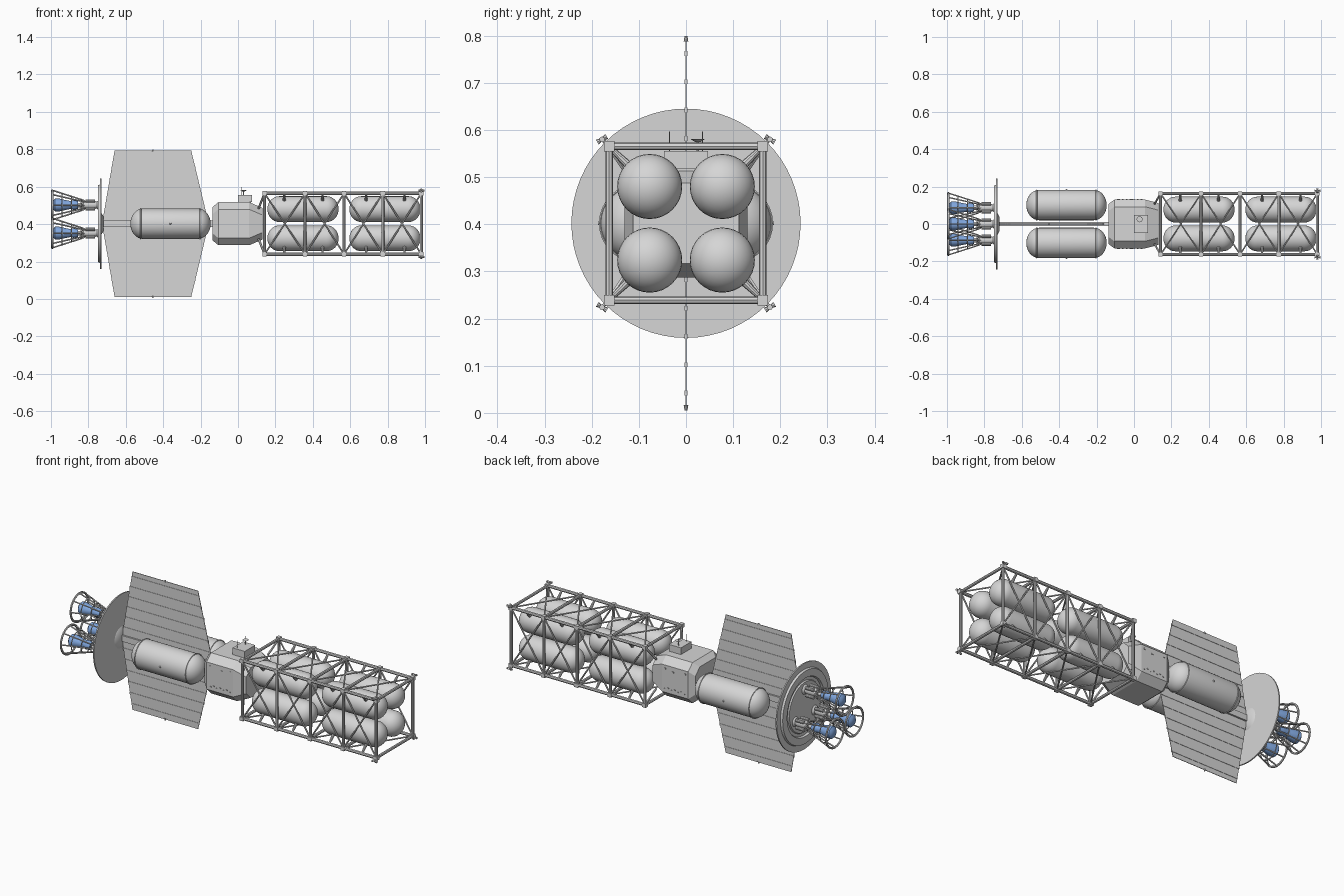
import bpy, bmesh, math
from mathutils import Vector, Matrix

if "Cube" in bpy.data.objects:
    bpy.data.objects.remove(bpy.data.objects["Cube"])

ZC = 0.402  # height of the long axis


def material(name, color):
    m = bpy.data.materials.new(name)
    m.use_nodes = True
    m.diffuse_color = (*color, 1)
    m.node_tree.nodes["Principled BSDF"].inputs["Base Color"].default_value = (*color, 1)
    return m


GREY = material("light grey", (0.67, 0.67, 0.67))
BLUE = material("nozzle blue", (0.22, 0.39, 0.74))


def finish(name, bm, mat, smooth=True):
    bmesh.ops.recalc_face_normals(bm, faces=bm.faces)
    me = bpy.data.meshes.new(name)
    bm.to_mesh(me)
    bm.free()
    me.materials.append(mat)
    ob = bpy.data.objects.new(name, me)
    bpy.context.collection.objects.link(ob)
    if smooth:
        bpy.ops.object.select_all(action="DESELECT")
        ob.select_set(True)
        bpy.context.view_layer.objects.active = ob
        bpy.ops.object.shade_smooth_by_angle(angle=math.radians(35))


def rod(bm, a, b, r, sides=8, r2=None):
    a, b = Vector(a), Vector(b)
    d = b - a
    m = Matrix.Translation((a + b) / 2) @ d.to_track_quat("Z", "Y").to_matrix().to_4x4()
    bmesh.ops.create_cone(bm, cap_ends=True, segments=sides, radius1=r,
                          radius2=r if r2 is None else r2, depth=d.length, matrix=m)


def box(bm, c, s):
    bmesh.ops.create_cube(bm, size=1, matrix=Matrix.Translation(c) @ Matrix.Diagonal((*s, 1)))


def lathe(bm, profile, y=0, z=ZC, sides=32, closed=False):
    """Revolve (x, radius) points about an axis parallel to x."""
    rings = []
    for x, r in profile:
        if r == 0:
            rings.append([bm.verts.new((x, y, z))] * sides)
        else:
            rings.append([bm.verts.new((x, y + r * math.cos(t), z + r * math.sin(t)))
                          for t in (math.tau * i / sides for i in range(sides))])
    pairs = list(zip(rings, rings[1:])) + ([(rings[-1], rings[0])] if closed else [])
    for p, q in pairs:
        for i in range(sides):
            j = (i + 1) % sides
            bm.faces.new(dict.fromkeys((p[i], p[j], q[j], q[i])))


def ring(bm, x, r, t, y=0, z=ZC, sides=24):
    pts = [(x + t * math.cos(a), r + t * math.sin(a)) for a in (math.tau * i / 6 for i in range(6))]
    lathe(bm, pts, y, z, sides, True)


def capsule(bm, x0, x1, r, cap, y, z):
    arc = [math.pi / 2 * i / 8 for i in range(9)]
    left = [(x0 + cap * (1 - math.cos(t)), r * math.sin(t)) for t in arc]
    right = [(x0 + x1 - x, rr) for x, rr in reversed(left)]
    lathe(bm, left + right, y, z)


# Square truss with cross bracing on its four long sides
H = 0.163
stations = [0.142, 0.359, 0.567, 0.774, 0.98]
corners = [(-H, -H), (H, -H), (H, H), (-H, H)]
P = lambda x, c: (x, c[0], ZC + c[1])
main, brace, joints = bmesh.new(), bmesh.new(), bmesh.new()
for i, c in enumerate(corners):
    d = corners[(i + 1) % 4]
    rod(main, P(stations[0], c), P(stations[-1], c), 0.009)
    for x in stations:
        rod(main, P(x, c), P(x, d), 0.008)
        box(joints, P(x, c), (0.022, 0.022, 0.022))
    for a, b in zip(stations, stations[1:]):
        rod(brace, P(a, c), P(b, d), 0.0045, 6)
        rod(brace, P(a, d), P(b, c), 0.0045, 6)
    # short struts tying the truss to the hull
    rod(brace, P(stations[0], c), P(0.11, (c[0] * 0.66, c[1] * 0.5)), 0.006, 6)
finish("truss_beams", main, GREY)
finish("truss_braces", brace, GREY)
finish("truss_joints", joints, GREY, False)

# Thruster pods on the outer corners of the truss
bm = bmesh.new()
for sy in (-1, 1):
    for sz in (-1, 1):
        y, z = sy * 0.178, ZC + sz * 0.178
        rod(bm, (0.98, sy * H, ZC + sz * H), (0.98, y, z), 0.004)
        for dx, dy in ((0.016, 0), (-0.016, 0), (0, 0.01), (0, -0.01)):
            rod(bm, (0.98, y, z), (0.98 + dx, y + dy, z - dy * sy * sz * 0.6), 0.003, 8, 0.006)
finish("thruster_pods", bm, GREY)

# Eight cargo tanks in two groups of four, bracketed to the corner beams
tanks, brackets = bmesh.new(), bmesh.new()
for x0, x1 in ((0.157, 0.538), (0.595, 0.976)):
    for sy in (-1, 1):
        for sz in (-1, 1):
            y, z = sy * 0.077, sz * 0.078
            capsule(tanks, x0, x1, 0.069, 0.064, y, ZC + z)
            for x in (x0 + 0.09, x1 - 0.086):
                rod(brackets, P(x, (y + sy * 0.046, z + sz * 0.046)),
                    P(x, (sy * H, sz * H)), 0.009, 10, 0.005)
finish("cargo_tanks", tanks, GREY)
finish("cargo_tank_brackets", brackets, GREY)

# Chamfered hull, tapered at both ends
bm = bmesh.new()
loops = []
for x, w, h in ((-0.135, 0.108, 0.09), (-0.105, 0.13, 0.115), (0.06, 0.13, 0.115), (0.13, 0.112, 0.085)):
    k = 0.038
    half = [(w, h - k), (w - k, h), (k - w, h), (-w, h - k)]
    pts = half + [(-a, -b) for a, b in half]
    loops.append([bm.verts.new((x, a, ZC + b)) for a, b in pts])
for p, q in zip(loops, loops[1:]):
    for i in range(8):
        bm.faces.new((p[i], p[(i + 1) % 8], q[(i + 1) % 8], q[i]))
bm.faces.new(loops[0])
bm.faces.new(loops[-1])
finish("hull", bm, GREY, False)

# Hull hatches as small raised plates
bm = bmesh.new()
for s in (-1, 1):
    for i in range(7):
        box(bm, (-0.08 + i * 0.02, s * 0.13, 0.345 + 0.008 * (i % 2)), (0.008, 0.006, 0.005))
    for x, z in ((-0.085, 0.46), (-0.01, 0.45), (0.04, 0.46)):
        box(bm, (x, s * 0.13, z), (0.01, 0.006, 0.008))
finish("hull_hatches", bm, GREY, False)

# Equipment box on the hull roof with dish and whip aerials
bm = bmesh.new()
box(bm, (0.037, 0, 0.536), (0.076, 0.094, 0.038))
box(bm, (0.037, 0, 0.52), (0.065, 0.075, 0.03))
finish("roof_box", bm, GREY, False)
bm = bmesh.new()
rod(bm, (0.03, 0.025, 0.55), (0.03, 0.025, 0.576), 0.003)
rod(bm, (0.03, 0.025, 0.574), (0.03, 0.025, 0.581), 0.005, 16, 0.016)
for y in (-0.035, 0.035):
    rod(bm, (0.02, y, 0.55), (0.02, y, 0.597), 0.001, 6)
finish("aerials", bm, GREY)

# Pair of large side tanks with seam bands and side nubs
tanks, bands, nubs = bmesh.new(), bmesh.new(), bmesh.new()
for s in (-1, 1):
    y = s * 0.101
    capsule(tanks, -0.576, -0.146, 0.081, 0.068, y, ZC)
    for x in (-0.52, -0.203):
        ring(bands, x, 0.081, 0.003, y, ZC, 32)
    rod(nubs, (-0.361, s * 0.175, ZC), (-0.361, s * 0.187, ZC), 0.008, 10, 0.003)
finish("main_tanks", tanks, GREY)
finish("main_tank_bands", bands, GREY)
finish("main_tank_nubs", nubs, GREY)

# Spine beam from hull to shield
bm = bmesh.new()
box(bm, (-0.43, 0, ZC), (0.61, 0.022, 0.034))
finish("spine", bm, GREY, False)

# Flat radiator panels with horizontal ribs
bm = bmesh.new()
outline = ((-0.66, 0.391), (-0.25, 0.391), (-0.156, 0), (-0.25, -0.391), (-0.66, -0.391), (-0.727, 0))
face = bm.faces.new([bm.verts.new((x, -0.0015, ZC + z)) for x, z in outline])
out = bmesh.ops.extrude_face_region(bm, geom=[face])
bmesh.ops.translate(bm, vec=(0, 0.003, 0),
                    verts=[v for v in out["geom"] if isinstance(v, bmesh.types.BMVert)])
finish("radiator", bm, GREY, False)
ribs, tips = bmesh.new(), bmesh.new()
for s in (-1, 1):
    for i in range(1, 7):
        z = i * 0.06
        a, b = -0.727 + 0.067 * z / 0.391, -0.156 - 0.094 * z / 0.391
        box(ribs, ((a + b) / 2, 0, ZC + s * z), (b - a, 0.007, 0.01))
    rod(tips, (-0.455, 0, ZC + s * 0.385), (-0.455, 0, ZC + s * 0.397), 0.005, 8, 0.003)
finish("radiator_ribs", ribs, GREY, False)
finish("radiator_tips", tips, GREY)

# Round shield with stepped rear plates and front collar
bm = bmesh.new()
lathe(bm, [(-0.731, 0), (-0.731, 0.243), (-0.738, 0.243), (-0.738, 0)], sides=64)
lathe(bm, [(-0.72, 0), (-0.72, 0.04), (-0.731, 0.06)])
finish("shield", bm, GREY)
bm = bmesh.new()
lathe(bm, [(-0.737, 0.21), (-0.749, 0.205), (-0.749, 0.165), (-0.737, 0.16)], sides=64)
lathe(bm, [(-0.737, 0.145), (-0.745, 0.14), (-0.745, 0)], sides=48)
finish("shield_rear_rings", bm, GREY)

# Three engines: chamber, side bottles, blue bell and conical cage
chambers, bells, cages = bmesh.new(), bmesh.new(), bmesh.new()
cage = ((-0.84, 0.03), (-0.89, 0.046), (-0.94, 0.062), (-0.993, 0.079))
for k in range(3):
    a = math.pi / 2 + k * math.tau / 3
    y, z = 0.1 * math.cos(a), ZC + 0.1 * math.sin(a)
    lathe(chambers, [(-0.742, 0.03), (-0.755, 0.018), (-0.77, 0.022), (-0.825, 0.022),
                     (-0.835, 0.012), (-0.87, 0.012)], y, z, 20)
    lathe(bells, [(-0.855, 0), (-0.855, 0.02), (-0.88, 0.026), (-0.895, 0.021), (-0.92, 0.026),
                  (-0.955, 0.034), (-0.978, 0.034), (-0.988, 0.022), (-0.991, 0)], y, z, 24)
    for i in range(4):
        t = math.tau * (i + 0.5) / 4
        cy, cz = y + 0.03 * math.cos(t), z + 0.03 * math.sin(t)
        rod(chambers, (-0.765, cy, cz), (-0.815, cy, cz), 0.009, 10)
    for x, r in cage:
        ring(cages, x, r, 0.006 if r > 0.07 else 0.003, y, z)
    for i in range(8):
        c, s = math.cos(math.tau * i / 8), math.sin(math.tau * i / 8)
        (x0, r0), (x1, r1) = cage[0], cage[-1]
        rod(cages, (x0 + 0.02, y + 0.022 * c, z + 0.022 * s), (x0, y + r0 * c, z + r0 * s), 0.004, 6)
        rod(cages, (x0, y + r0 * c, z + r0 * s), (x1, y + r1 * c, z + r1 * s), 0.004, 6)
finish("engine_chambers", chambers, GREY)
finish("engine_bells", bells, BLUE)
finish("engine_cages", cages, GREY)
